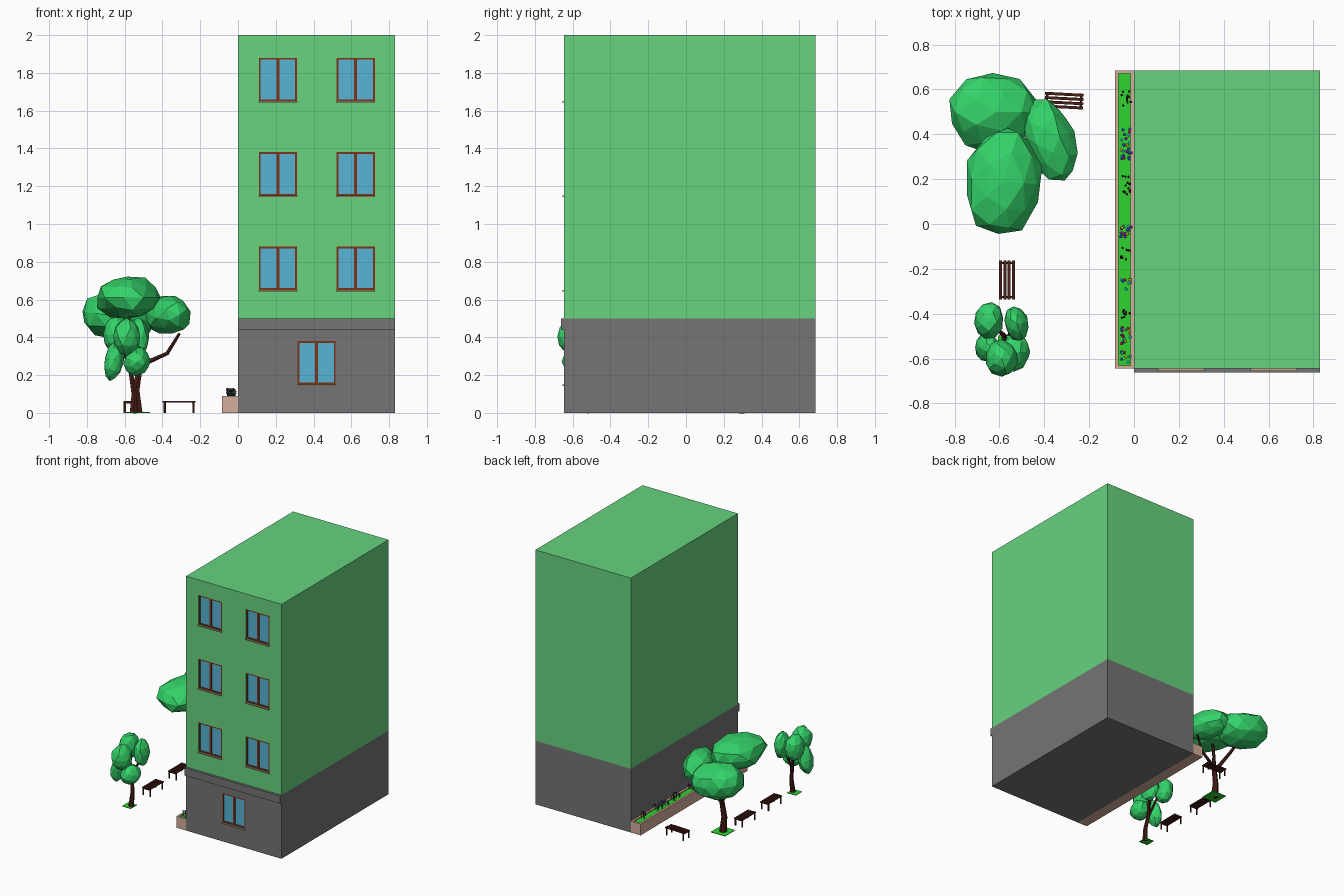
import bpy, bmesh, math, random
from mathutils import Matrix, Vector

if "Cube" in bpy.data.objects:
    bpy.data.objects.remove(bpy.data.objects["Cube"])

random.seed(4)


def material(name, rgb):
    m = bpy.data.materials.new(name)
    m.diffuse_color = [(c / 255) ** 2.2 for c in rgb] + [1]
    m.use_nodes = True
    m.node_tree.nodes["Principled BSDF"].inputs["Base Color"].default_value = m.diffuse_color
    return m


WALL = material("wall_green", (103, 210, 126))
STONE = material("stone_grey", (116, 116, 116))
GLASS = material("glass_blue", (88, 178, 210))
WOOD = material("frame_brown", (125, 55, 30))
BARK = material("bark_brown", (75, 35, 30))
SILL = material("sill_beige", (190, 165, 135))
CLAY = material("planter_beige", (212, 172, 155))
GRASS = material("grass_green", (50, 210, 50))
LEAF = material("leaf_green", (55, 210, 105))
STEM = material("stem_green", (25, 60, 25))
BERRY = material("berry_dark", (60, 15, 30))
PETALS = [material("petal_" + n, c) for n, c in [
    ("red", (220, 40, 50)), ("purple", (130, 40, 190)), ("blue", (40, 90, 220)),
    ("yellow", (230, 190, 40)), ("cyan", (50, 200, 210))]]


def box(bm, x0, x1, y0, y1, z0, z1):
    mat = Matrix.Translation(((x0 + x1) / 2, (y0 + y1) / 2, (z0 + z1) / 2)) \
        @ Matrix.Diagonal((x1 - x0, y1 - y0, z1 - z0, 1))
    bmesh.ops.create_cube(bm, size=1, matrix=mat)


def finish(bm, name, mat=None):
    me = bpy.data.meshes.new(name)
    bm.to_mesh(me)
    bm.free()
    ob = bpy.data.objects.new(name, me)
    bpy.context.collection.objects.link(ob)
    if mat:
        me.materials.append(mat)
    return ob


def boxes(name, mat, *items):
    bm = bmesh.new()
    for b in items:
        box(bm, *b)
    return finish(bm, name, mat)


# Building body
W, F, B = 0.83, -0.645, 0.685
base = boxes("ground_floor", STONE, (0, W, F, B, 0, 0.5))
upper = boxes("upper_floors", WALL, (0, W, F, B, 0.5, 2))
boxes("front_ledge", STONE, (0, W, F - 0.018, F, 0.44, 0.5))

# Window openings
windows = [(0.315, 0.15)] + [(x, z) for z in (0.65, 1.15, 1.65) for x in (0.11, 0.522)]
WW, WH, DEPTH = 0.202, 0.23, 0.014
cutter = boxes("window_cutter", None, *[
    (x, x + WW, F - 0.05, F + DEPTH, z, z + WH) for x, z in windows])
cutter.hide_render = True
cutter.hide_viewport = True
for ob in (base, upper):
    mod = ob.modifiers.new("openings", "BOOLEAN")
    mod.operation = "DIFFERENCE"
    mod.solver = "EXACT"
    mod.object = cutter

# Windows: glass, frame with mullion, sill
for i, (x, z) in enumerate(windows):
    x1, z1, t = x + WW, z + WH, 0.01
    ya, yb = F + 0.003, F + DEPTH
    boxes(f"window_glass_{i}", GLASS, (x, x1, F + 0.009, yb, z, z1))
    c = (x + x1) / 2
    boxes(f"window_frame_{i}", WOOD,
          (x, x + t, ya, yb, z, z1), (x1 - t, x1, ya, yb, z, z1),
          (x + t, x1 - t, ya, yb, z, z + t), (x + t, x1 - t, ya, yb, z1 - t, z1),
          (c - 0.008, c + 0.008, ya, yb, z + t, z1 - t))
    boxes(f"window_sill_{i}", SILL, (x - 0.002, x1 + 0.002, F - 0.01, yb, z - 0.008, z))

# Planter trough along the left wall
boxes("planter", CLAY, (-0.085, 0, F, B, 0, 0.07),
      (-0.085, -0.068, F, B, 0.07, 0.09), (-0.016, 0, F, B, 0.07, 0.09),
      (-0.068, -0.016, F, F + 0.015, 0.07, 0.09), (-0.068, -0.016, B - 0.015, B, 0.07, 0.09))
boxes("planter_grass", GRASS, (-0.068, -0.016, F + 0.015, B - 0.015, 0.07, 0.082))

# Flowers and berry plants: stems with small heads
stems = bmesh.new()
heads = {m: bmesh.new() for m in PETALS + [BERRY]}


def plant(y, spread, count, mats):
    for _ in range(count):
        p = Vector((random.uniform(-0.058, -0.014), y + random.uniform(-spread, spread),
                    random.uniform(0.1, 0.128)))
        box(stems, p.x - 0.001, p.x + 0.001, p.y - 0.001, p.y + 0.001, 0.08, p.z)
        mat = random.choice(mats)
        r = 0.006 if mat is BERRY else 0.008
        bmesh.ops.create_icosphere(heads[mat], subdivisions=1, radius=r,
                                   matrix=Matrix.Translation(p) @ Matrix.Diagonal((1, 1, 0.6, 1)))


for y, s, n in [(0.36, 0.07, 22), (-0.02, 0.04, 13), (-0.27, 0.025, 8),
                (-0.5, 0.04, 14), (-0.59, 0.025, 8)]:
    plant(y, s, n, PETALS)
for y, s, n in [(0.56, 0.05, 11), (0.155, 0.06, 13), (-0.13, 0.04, 8), (-0.395, 0.03, 8)]:
    plant(y, s, n, [BERRY])
finish(stems, "flower_stems", STEM)
for m, bm in heads.items():
    finish(bm, m.name + "_heads", m)


# Benches: four slats on two crossbars and four legs
def bench(i, x, y, angle):
    L, H = 0.0865, 0.035
    parts = [(-L, L, -H + k * 0.019, -H + k * 0.019 + 0.013, 0.055, 0.062) for k in range(4)]
    for s in (-1, 1):
        c = s * 0.076
        parts.append((c - 0.005, c + 0.005, -H, H, 0.049, 0.055))
        for t in (-1, 1):
            d = t * 0.03
            parts.append((c - 0.004, c + 0.004, d - 0.004, d + 0.004, 0, 0.05))
    ob = boxes(f"bench_{i}", BARK, *parts)
    ob.location = (x, y, 0)
    ob.rotation_euler.z = math.radians(angle)


bench(1, -0.312, 0.55, -3)
bench(2, -0.566, -0.25, 90)
bench(3, -0.572, 0.083, 90)


# Trees: tapered limbs, faceted crowns, grass patch
def limbs(name, paths):
    cu = bpy.data.curves.new(name, "CURVE")
    cu.dimensions = "3D"
    cu.bevel_depth = 1
    cu.bevel_resolution = 1
    cu.use_fill_caps = True
    for path in paths:
        sp = cu.splines.new("POLY")
        sp.points.add(len(path) - 1)
        sp.use_smooth = False
        for pt, (x, y, z, r) in zip(sp.points, path):
            pt.co = (x, y, z, 1)
            pt.radius = r
    cu.materials.append(BARK)
    ob = bpy.data.objects.new(name, cu)
    bpy.context.collection.objects.link(ob)


def crowns(name, blobs):
    bm = bmesh.new()
    for centre, size, yaw, tilt in blobs:
        mat = Matrix.Translation(centre) @ Matrix.Rotation(math.radians(yaw), 4, "Z") \
            @ Matrix.Rotation(math.radians(tilt), 4, "Y") @ Matrix.Diagonal((*size, 1))
        vs = bmesh.ops.create_icosphere(bm, subdivisions=2, radius=1, matrix=mat)["verts"]
        for v in vs:
            v.co = Vector(centre) + (v.co - Vector(centre)) * random.uniform(0.93, 1.06)
    finish(bm, name, LEAF)


def patch(name, x, y, h):
    boxes(name, GRASS, (x - h, x + h, y - h, y + h, 0, 0.004))


patch("large_tree_patch", -0.527, 0.294, 0.062)
limbs("large_tree_trunk", [
    [(-0.53, 0.295, 0, 0.028), (-0.54, 0.295, 0.12, 0.021), (-0.52, 0.3, 0.25, 0.018)],
    [(-0.52, 0.3, 0.24, 0.016), (-0.475, 0.31, 0.27, 0.013), (-0.375, 0.335, 0.315, 0.011),
     (-0.31, 0.36, 0.42, 0.008)],
    [(-0.52, 0.3, 0.24, 0.016), (-0.57, 0.24, 0.38, 0.012), (-0.58, 0.21, 0.55, 0.008)],
    [(-0.53, 0.3, 0.22, 0.015), (-0.59, 0.4, 0.35, 0.012), (-0.65, 0.47, 0.48, 0.008)]])
crowns("large_tree_crown", [
    ((-0.63, 0.5, 0.51), (0.205, 0.18, 0.13), 0, 8),
    ((-0.375, 0.375, 0.52), (0.115, 0.195, 0.105), 20, 25),
    ((-0.585, 0.19, 0.61), (0.17, 0.25, 0.118), -5, 0)])

patch("small_tree_patch", -0.569, -0.535, 0.038)
limbs("small_tree_trunk", [
    [(-0.555, -0.535, 0, 0.02), (-0.55, -0.525, 0.1, 0.015), (-0.565, -0.51, 0.2, 0.013),
     (-0.585, -0.51, 0.38, 0.008)],
    [(-0.565, -0.51, 0.2, 0.011), (-0.62, -0.46, 0.38, 0.007)],
    [(-0.565, -0.51, 0.2, 0.011), (-0.53, -0.46, 0.36, 0.007)]])
crowns("small_tree_crown", [
    ((-0.59, -0.6, 0.405), (0.075, 0.08, 0.098), 0, 0),
    ((-0.648, -0.43, 0.415), (0.068, 0.085, 0.1), -10, 0),
    ((-0.523, -0.445, 0.4), (0.052, 0.08, 0.105), 10, 0),
    ((-0.655, -0.55, 0.28), (0.052, 0.065, 0.11), 0, 12),
    ((-0.535, -0.57, 0.27), (0.07, 0.085, 0.078), 0, 20)])
